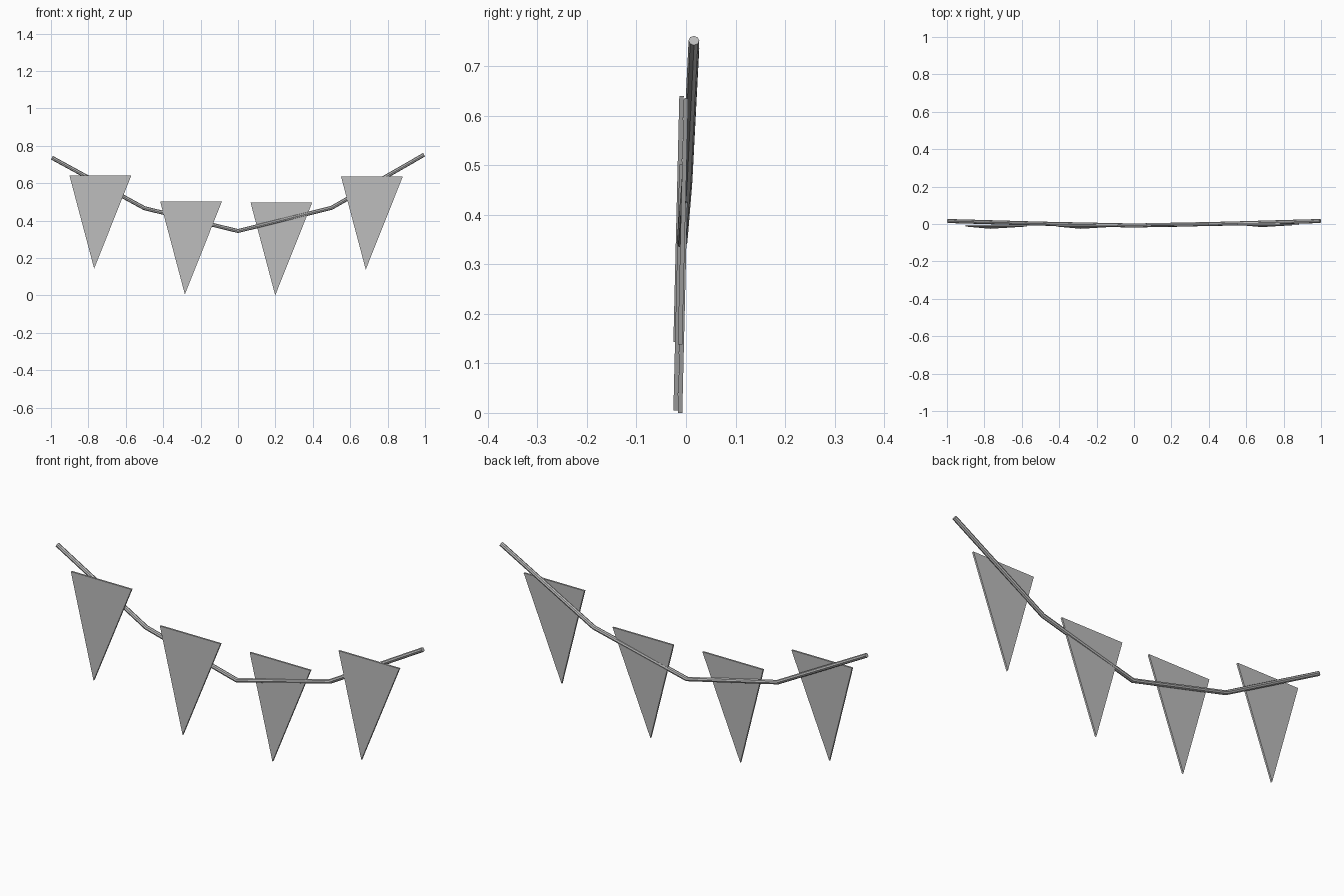
import bpy
import bmesh
from mathutils import Vector

cube = bpy.data.objects.get("Cube")
if cube:
    bpy.data.objects.remove(cube, do_unlink=True)


def make_material(name, value):
    mat = bpy.data.materials.new(name)
    mat.use_nodes = True
    colour = (value, value, value, 1)
    mat.diffuse_color = colour
    mat.node_tree.nodes["Principled BSDF"].inputs["Base Color"].default_value = colour
    return mat


grey = make_material("plain grey", 0.5)


# Sagging rope: a bevelled polyline with capped ends
def make_rope(points, radius):
    curve = bpy.data.curves.new("rope", "CURVE")
    curve.dimensions = "3D"
    curve.bevel_depth = radius
    curve.bevel_resolution = 2
    curve.use_fill_caps = True
    spline = curve.splines.new("POLY")
    spline.points.add(len(points) - 1)
    for target, co in zip(spline.points, points):
        target.co = (*co, 1)
    curve.materials.append(grey)
    rope = bpy.data.objects.new("rope", curve)
    bpy.context.collection.objects.link(rope)
    bpy.ops.object.select_all(action="DESELECT")
    bpy.context.view_layer.objects.active = rope
    rope.select_set(True)
    bpy.ops.object.convert(target="MESH")
    bpy.ops.object.shade_smooth_by_angle()


make_rope([(-0.995, 0.016, 0.736), (-0.5, 0.002, 0.466), (0, -0.008, 0.344),
           (0.5, 0.002, 0.468), (0.995, 0.016, 0.752)], 0.0108)


# Triangular pennant: a thin slab with its tip hanging slightly forward
def make_pennant(name, left, top, y_top, y_tip):
    width, drop, tip_offset, thickness = 0.33, 0.497, 0.132, 0.009
    bm = bmesh.new()
    outline = [(left, y_top, top), (left + tip_offset, y_tip, top - drop),
               (left + width, y_top, top)]
    half = Vector((0, thickness / 2, 0))
    face = bm.faces.new([bm.verts.new(Vector(co) - half) for co in outline])
    back = bmesh.ops.extrude_face_region(bm, geom=[face])["geom"]
    bmesh.ops.translate(bm, vec=half * 2,
                        verts=[v for v in back if isinstance(v, bmesh.types.BMVert)])
    bmesh.ops.recalc_face_normals(bm, faces=bm.faces)
    mesh = bpy.data.meshes.new(name)
    bm.to_mesh(mesh)
    bm.free()
    mesh.materials.append(grey)
    bpy.context.collection.objects.link(bpy.data.objects.new(name, mesh))


make_pennant("pennant_outer_right", -0.901, 0.640, -0.009, -0.021)
make_pennant("pennant_inner_right", -0.416, 0.502, -0.009, -0.021)
make_pennant("pennant_inner_left", 0.067, 0.497, 0.0, -0.012)
make_pennant("pennant_outer_left", 0.551, 0.635, 0.0, -0.012)
